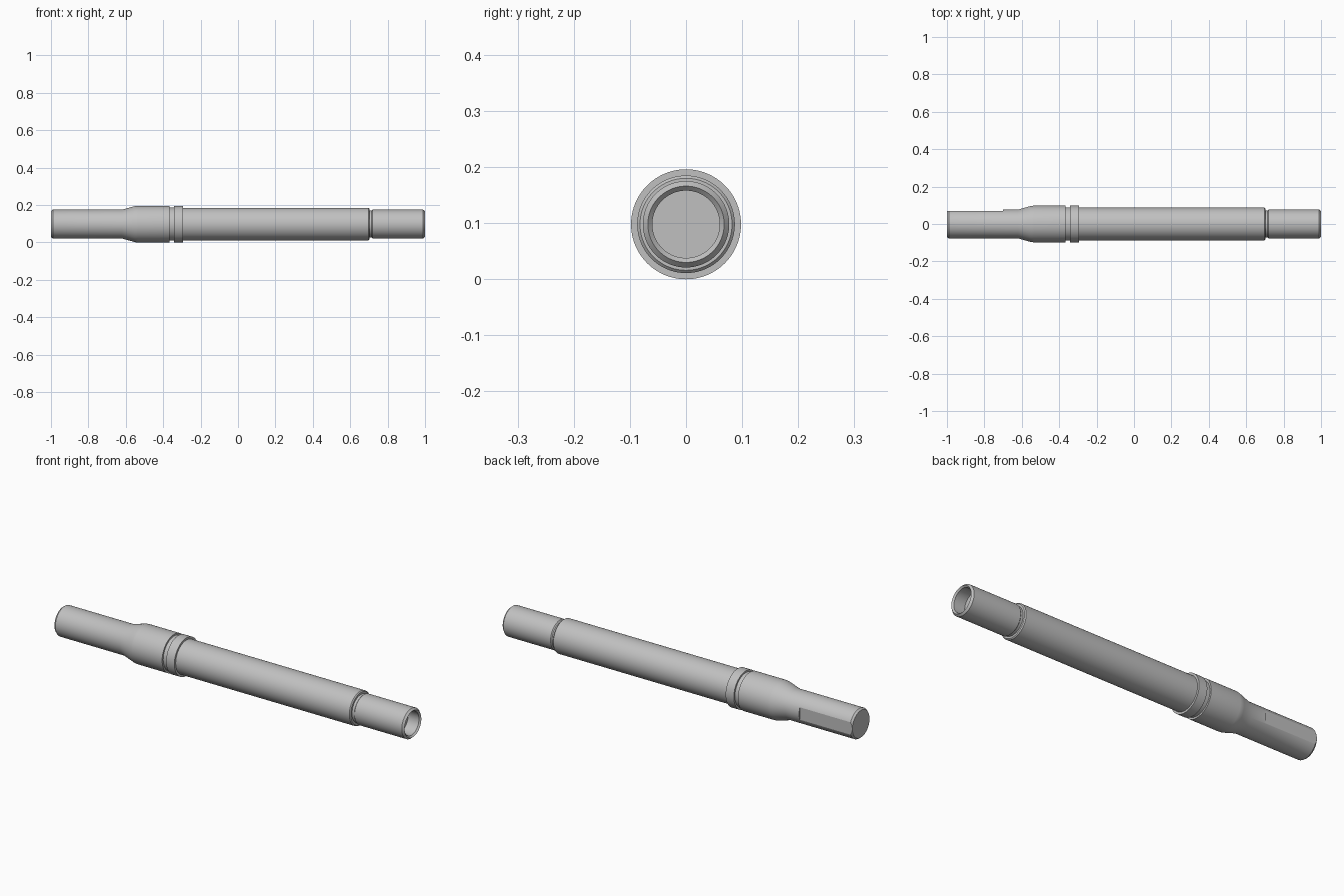
import bpy
import bmesh
import math
from mathutils import Matrix, Vector

cube = bpy.data.objects.get("Cube")
if cube:
    bpy.data.objects.remove(cube, do_unlink=True)

AXIS_Z = 0.098
SIDES = 96

steel = bpy.data.materials.new("satin grey steel")
steel.use_nodes = True
GREY = (0.53, 0.53, 0.53, 1)
steel.diffuse_color = GREY
steel.node_tree.nodes["Principled BSDF"].inputs["Base Color"].default_value = GREY


def lathe(name, profile):
    """Spin (x, radius) points around the long axis; both ends lie on the axis."""
    bm = bmesh.new()
    verts = [bm.verts.new((x, 0, r)) for x, r in profile]
    edges = [bm.edges.new(pair) for pair in zip(verts, verts[1:])]
    bmesh.ops.spin(bm, geom=verts + edges, cent=(0, 0, 0), axis=(1, 0, 0),
                   angle=math.tau, steps=SIDES)
    bmesh.ops.remove_doubles(bm, verts=bm.verts, dist=0.00005)
    bmesh.ops.dissolve_degenerate(bm, edges=bm.edges, dist=0.00005)
    bmesh.ops.recalc_face_normals(bm, faces=bm.faces)
    bmesh.ops.translate(bm, verts=bm.verts, vec=(0, 0, AXIS_Z))
    mesh = bpy.data.meshes.new(name)
    bm.to_mesh(mesh)
    bm.free()
    mesh.materials.append(steel)
    obj = bpy.data.objects.new(name, mesh)
    bpy.context.collection.objects.link(obj)
    return obj


shaft = lathe("stepped_shaft", [
    # plain left journal and flared shoulder
    (-1, 0), (-1, 0.070), (-0.99, 0.077), (-0.62, 0.077),
    (-0.56, 0.094), (-0.548, 0.097), (-0.535, 0.098),
    # ring groove and collar
    (-0.365, 0.098), (-0.365, 0.089), (-0.342, 0.089), (-0.342, 0.098),
    (-0.295, 0.098), (-0.295, 0.087),
    # main body, undercut and right journal
    (0.697, 0.087), (0.702, 0.082), (0.702, 0.072), (0.715, 0.072),
    (0.72, 0.077), (0.99, 0.077), (1, 0.068),
    # recessed socket in the right end
    (0.992, 0.060), (0.93, 0.060), (0.93, 0),
])

# Flat milled on the back of the left journal
bm = bmesh.new()
bmesh.ops.create_cube(bm, size=1, matrix=Matrix.LocRotScale(
    Vector((-0.86, 0.12, AXIS_Z)), None, Vector((0.32, 0.10, 0.3))))
cut_mesh = bpy.data.meshes.new("flat_cutter")
bm.to_mesh(cut_mesh)
bm.free()
cut_mesh.materials.append(steel)
cutter = bpy.data.objects.new("flat_cutter", cut_mesh)
cutter.hide_render = True
bpy.context.collection.objects.link(cutter)

mod = shaft.modifiers.new("flat", 'BOOLEAN')
mod.operation = 'DIFFERENCE'
mod.solver = 'EXACT'
mod.object = cutter
bpy.ops.object.select_all(action='DESELECT')
shaft.select_set(True)
bpy.context.view_layer.objects.active = shaft
bpy.ops.object.modifier_apply(modifier=mod.name)
bpy.data.objects.remove(cutter, do_unlink=True)

bpy.ops.object.shade_smooth_by_angle(angle=math.radians(20))
